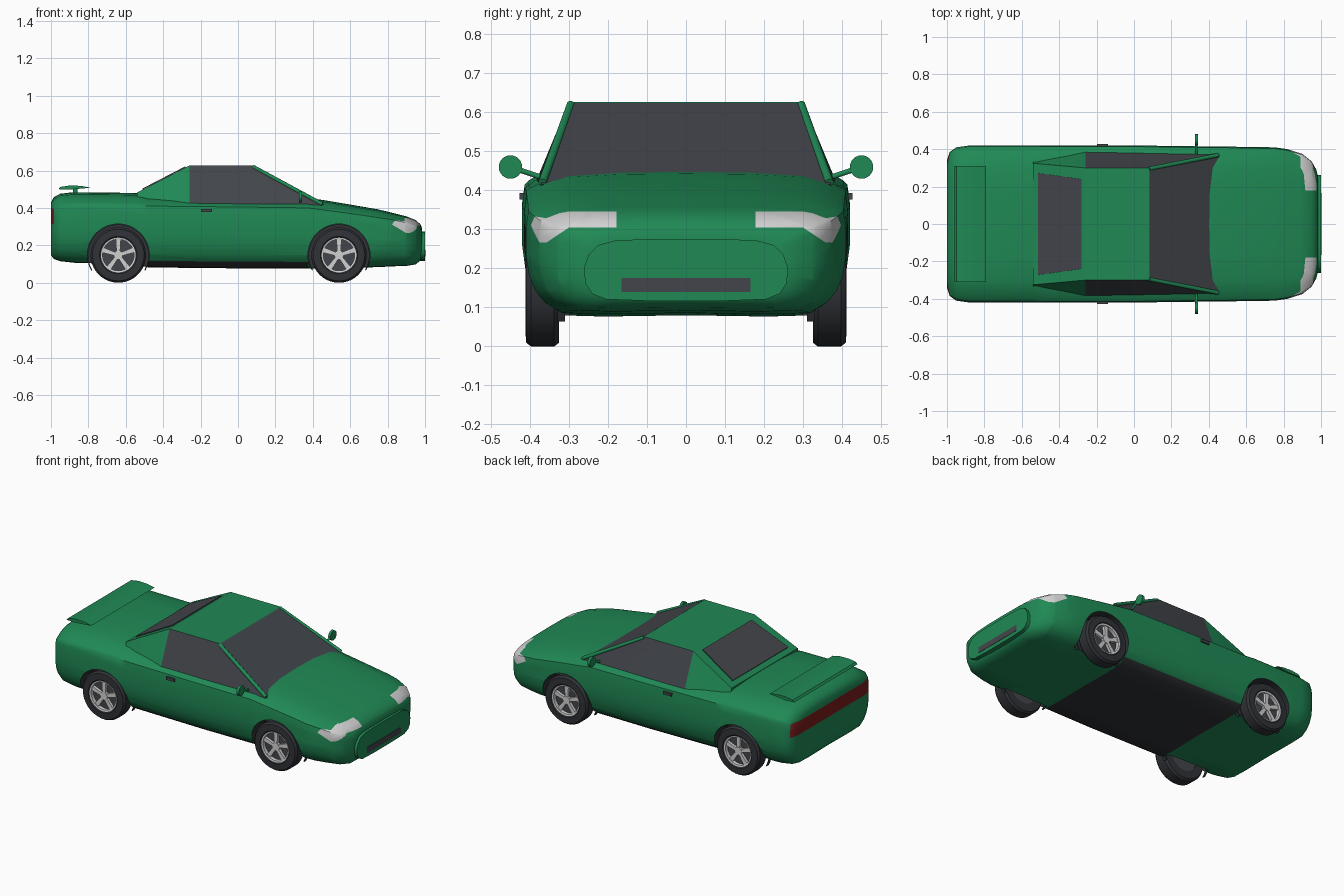
import bpy, bmesh, math
from mathutils import Vector

cube = bpy.data.objects.get("Cube")
if cube:
    bpy.data.objects.remove(cube, do_unlink=True)


def material(name, rgb):
    m = bpy.data.materials.new(name)
    m.use_nodes = True
    m.diffuse_color = (*rgb, 1)
    m.node_tree.nodes["Principled BSDF"].inputs["Base Color"].default_value = (*rgb, 1)
    return m


GREEN = material("green paint", (0.014, 0.25, 0.09))
GLASS = material("dark glass", (0.055, 0.06, 0.07))
RUBBER = material("black rubber", (0.03, 0.032, 0.037))
SILVER = material("light silver", (0.64, 0.64, 0.64))
RED = material("dark red", (0.2, 0.012, 0.012))


def activate(ob):
    bpy.ops.object.select_all(action='DESELECT')
    ob.select_set(True)
    bpy.context.view_layer.objects.active = ob


def smooth(ob, angle):
    activate(ob)
    bpy.ops.object.shade_smooth_by_angle(angle=math.radians(angle))


def finish(name, bm, mats, angle=35):
    bmesh.ops.recalc_face_normals(bm, faces=bm.faces)
    me = bpy.data.meshes.new(name)
    bm.to_mesh(me)
    bm.free()
    for m in mats:
        me.materials.append(m)
    ob = bpy.data.objects.new(name, me)
    bpy.context.collection.objects.link(ob)
    smooth(ob, angle)
    return ob


def solid(name, low, high, mat, angle=35):
    """Solid between two matching outlines."""
    bm = bmesh.new()
    a = [bm.verts.new(p) for p in low]
    b = [bm.verts.new(p) for p in high]
    bm.faces.new(a)
    bm.faces.new(b)
    for i in range(len(a)):
        j = (i + 1) % len(a)
        bm.faces.new((a[i], a[j], b[j], b[i]))
    return finish(name, bm, [mat], angle)


def box(name, lo, hi, mat):
    corners = [(lo[0], lo[1]), (hi[0], lo[1]), (hi[0], hi[1]), (lo[0], hi[1])]
    return solid(name, [(*c, lo[2]) for c in corners], [(*c, hi[2]) for c in corners], mat)


def prism_y(name, pts, y0, y1, mat):
    return solid(name, [(x, y0, z) for x, z in pts], [(x, y1, z) for x, z in pts], mat)


def rod(name, p, q, r, mat, sides=10):
    p, q = Vector(p), Vector(q)
    turn = (q - p).to_track_quat('Z', 'Y')
    ring = [turn @ Vector((r * math.cos(t), r * math.sin(t), 0))
            for t in (math.tau * i / sides for i in range(sides))]
    return solid(name, [p + v for v in ring], [q + v for v in ring], mat, 50)


def lathe_y(name, profile, x, z, mat, sides=40):
    """Closed (radius, y) profile turned about an axle."""
    bm = bmesh.new()
    rings = []
    for i in range(sides):
        t = math.tau * i / sides
        rings.append([bm.verts.new((x + r * math.cos(t), y, z + r * math.sin(t))) for r, y in profile])
    n = len(profile)
    for i in range(sides):
        a, b = rings[i], rings[(i + 1) % sides]
        for j in range(n):
            k = (j + 1) % n
            bm.faces.new((a[j], a[k], b[k], b[j]))
    return finish(name, bm, [mat])


# Body stations: x, half width, floor, shoulder height, crown height
STATIONS = [(-1, .34, .15, .37, .43), (-.985, .385, .13, .395, .457), (-.95, .41, .118, .412, .476),
            (-.88, .42, .11, .415, .484), (-.54, .42, .10, .415, .48), (-.48, .42, .085, .41, .47),
            (0, .42, .08, .405, .45), (.375, .415, .08, .4, .45), (.45, .415, .08, .39, .443),
            (.6, .412, .083, .37, .418), (.75, .41, .086, .348, .392), (.82, .4, .09, .338, .375),
            (.9, .375, .092, .32, .355), (.95, .335, .1, .3, .335), (.975, .29, .12, .28, .313),
            (.985, .25, .14, .26, .29)]
# Half section: width fraction, height fraction below and above the shoulder
LOWER = [(0, 0), (.5, -.01), (.77, 0), (.88, .1), (.94, .21), (.98, .36), (1, .55), (1, .85), (.985, 1)]
UPPER = [(.96, .15), (.92, .3), (.86, .55), (.72, .83), (.4, .97), (0, 1)]

bm = bmesh.new()
rings = []
for x, w, z0, zs, z1 in STATIONS:
    half = [(w * f, z0 + (zs - z0) * t) for f, t in LOWER]
    half += [(w * f, zs + (z1 - zs) * t) for f, t in UPPER]
    loop = half + [(-y, z) for y, z in half[-2:0:-1]]
    rings.append([bm.verts.new((x, y, z)) for y, z in loop])
n = len(rings[0])
for s in range(len(rings) - 1):
    for j in range(n):
        k = (j + 1) % n
        f = bm.faces.new((rings[s][j], rings[s][k], rings[s + 1][k], rings[s + 1][j]))
        # black floor and sills between the axles
        if min(j, n - 1 - j) < 3 and -.5 < STATIONS[s][0] < .37:
            f.material_index = 1
bm.faces.new(rings[0])
bm.faces.new(rings[-1])
body = finish("body", bm, [GREEN, RUBBER, SILVER, RED], 40)

# Wheel wells
AXLES = {"rear": -.64, "front": .54}
HUB_Z, ARCH = .148, .166
for x in AXLES.values():
    for s in (1, -1):
        cutter = rod("well_cutter", (x, s * .3, HUB_Z), (x, s * .5, HUB_Z), ARCH, RUBBER, 48)
        mod = body.modifiers.new("well", 'BOOLEAN')
        mod.operation, mod.object, mod.solver = 'DIFFERENCE', cutter, 'EXACT'
        activate(body)
        bpy.ops.object.modifier_apply(modifier=mod.name)
        bpy.data.objects.remove(cutter, do_unlink=True)

# Cut the lamp outlines into the skin: (plane point, plane normal)
LAMP_CUTS = [((0, .178, 0), (0, 1, 0)), ((.89, 0, 0), (1, 0, 0)), ((.89, .36, 0), (.05, .09, 0)),
             ((0, 0, .346), (0, 0, 1)), ((0, 0, .305), (0, 0, 1)), ((0, 0, .267), (0, 0, 1)),
             ((0, .3, .305), (0, .67, 1)), ((.8, 0, .325), (.6, 0, 1))]
CUTS = [(p, d, 1) for p, d in LAMP_CUTS]
CUTS += [((x, -y, z), (u, -v, w), 1) for (x, y, z), (u, v, w) in LAMP_CUTS]
CUTS += [((0, 0, .315), (0, 0, 1), -1), ((0, 0, .397), (0, 0, 1), -1)]
bm = bmesh.new()
bm.from_mesh(body.data)
for point, normal, end in CUTS:
    faces = [f for f in bm.faces if f.calc_center_median().x * end > .76]
    geom = set(faces) | {e for f in faces for e in f.edges} | {v for f in faces for v in f.verts}
    bmesh.ops.bisect_plane(bm, geom=list(geom), plane_co=point, plane_no=normal, dist=1e-5)


def in_headlight(x, a, z):
    plan = a > .178 and (x > .89 or .05 * (x - .89) + .09 * (a - .36) > 0)
    floor = z > .267 and (z > .305 or z > .305 - .67 * (a - .3)) and z > .325 - .6 * (x - .8)
    return x > .78 and plan and floor and z < .346 and (z > .305 or a > .3)


def in_well(f):
    return any(all(abs(v.co.y) > .299 and math.hypot(v.co.x - x, v.co.z - HUB_Z) < ARCH + .001
                   for v in f.verts) for x in AXLES.values())


for f in bm.faces:
    c = f.calc_center_median()
    if in_headlight(c.x, abs(c.y), c.z):
        f.material_index = 2
    elif c.x < -.985 and .315 < c.z < .397:
        f.material_index = 3
    elif in_well(f):
        f.material_index = 1
bm.to_mesh(body.data)
bm.free()
smooth(body, 40)

# Front bumper pad with air slot
PAD = [(.1, .275), (.18, .272), (.225, .26), (.25, .235), (.262, .2), (.258, .162), (.24, .135),
       (.205, .121), (.1, .117)]
PAD += [(-y, z) for y, z in reversed(PAD)]
solid("bumper_pad", [(.94, y, z) for y, z in PAD], [(1, y, z) for y, z in PAD], GREEN)
box("air_slot", (.995, -.165, .14), (1.002, .165, .176), GLASS)

# Cabin: glass windscreen and sides, painted roof, rear slope and sail panels
bm = bmesh.new()
CORNERS = {"roof_back": (-.26, .3, .627), "roof_front": (.08, .3, .627), "screen_base": (.46, .372, .415),
           "door_base": (-.26, .392, .405), "sail_top": (-.54, .325, .482), "sail_base": (-.54, .335, .44)}
L = {k: bm.verts.new(c) for k, c in CORNERS.items()}
R = {k: bm.verts.new((x, -y, z)) for k, (x, y, z) in CORNERS.items()}
for V in (L, R):
    bm.faces.new([V[k] for k in ("roof_back", "roof_front", "screen_base", "door_base")]).material_index = 1
    bm.faces.new([V[k] for k in ("roof_back", "door_base", "sail_base", "sail_top")])
for a, b, index in (("roof_back", "roof_front", 0), ("roof_front", "screen_base", 1),
                    ("sail_top", "roof_back", 0), ("sail_base", "sail_top", 0),
                    ("door_base", "sail_base", 0), ("screen_base", "door_base", 0)):
    bm.faces.new((L[a], L[b], R[b], R[a])).material_index = index
finish("cabin", bm, [GREEN, GLASS], 10)
rod("screen_header", (.08, -.295, .622), (.08, .295, .622), .005, GREEN)

# Rear window plate on the slope
pane = [(-.28, .24, .617), (-.51, .272, .498), (-.51, -.272, .498), (-.28, -.24, .617)]
solid("rear_window", pane, [(x - .002, y, z + .005) for x, y, z in pane], GLASS)

# Spoiler
WING = [(-.96, .5), (-.95, .512), (-.9, .52), (-.84, .518), (-.79, .508), (-.84, .503), (-.9, .498)]
prism_y("spoiler", WING, -.31, .31, GREEN)

for side, s in (("left", 1), ("right", -1)):
    rod(side + "_screen_pillar", (.08, s * .295, .62), (.45, s * .368, .42), .011, GREEN)
    rod(side + "_spoiler_post", (-.87, s * .2, .47), (-.87, s * .2, .505), .012, GREEN)
    rod(side + "_mirror_arm", (.333, s * .375, .435), (.333, s * .435, .455), .007, GREEN)
    rod(side + "_mirror", (.325, s * .45, .46), (.341, s * .45, .46), .03, GREEN, 24)
    box(side + "_door_handle", (-.197, min(s * .405, s * .427), .377),
        (-.14, max(s * .405, s * .427), .394), GLASS)

    for end, x in AXLES.items():
        name = end + "_" + side + "_"
        # Arch liner
        angles = [math.radians(-30 + 10 * i) for i in range(25)]
        arc = [(r, t) for r, ts in ((.167, angles), (.161, angles[::-1])) for t in ts]
        prism_y(name + "arch_liner", [(x + r * math.cos(t), HUB_Z + r * math.sin(t)) for r, t in arc],
                s * .31, s * .33, RUBBER)
        # Tyre, rim, backing and spokes
        lathe_y(name + "tyre", [(r, s * y) for r, y in ((.09, .325), (.138, .325), (.148, .338),
                (.148, .397), (.138, .41), (.1, .412), (.092, .405))], x, HUB_Z, RUBBER)
        lathe_y(name + "rim", [(r, s * y) for r, y in ((.084, .38), (.093, .38), (.093, .409), (.084, .407))],
                x, HUB_Z, SILVER)
        rod(name + "rim_back", (x, s * .33, HUB_Z), (x, s * .385, HUB_Z), .091, GLASS, 32)
        rod(name + "hub", (x, s * .38, HUB_Z), (x, s * .404, HUB_Z), .024, SILVER, 20)
        for i in range(5):
            t = math.tau * i / 5 + math.pi / 2
            c, d = math.cos(t), math.sin(t)
            blade = [(.01, -.009), (.088, -.014), (.088, .014), (.01, .009)]
            prism_y(name + "spoke_%d" % (i + 1), [(x + u * c - v * d, HUB_Z + u * d + v * c) for u, v in blade],
                    s * .38, s * .402, SILVER)
